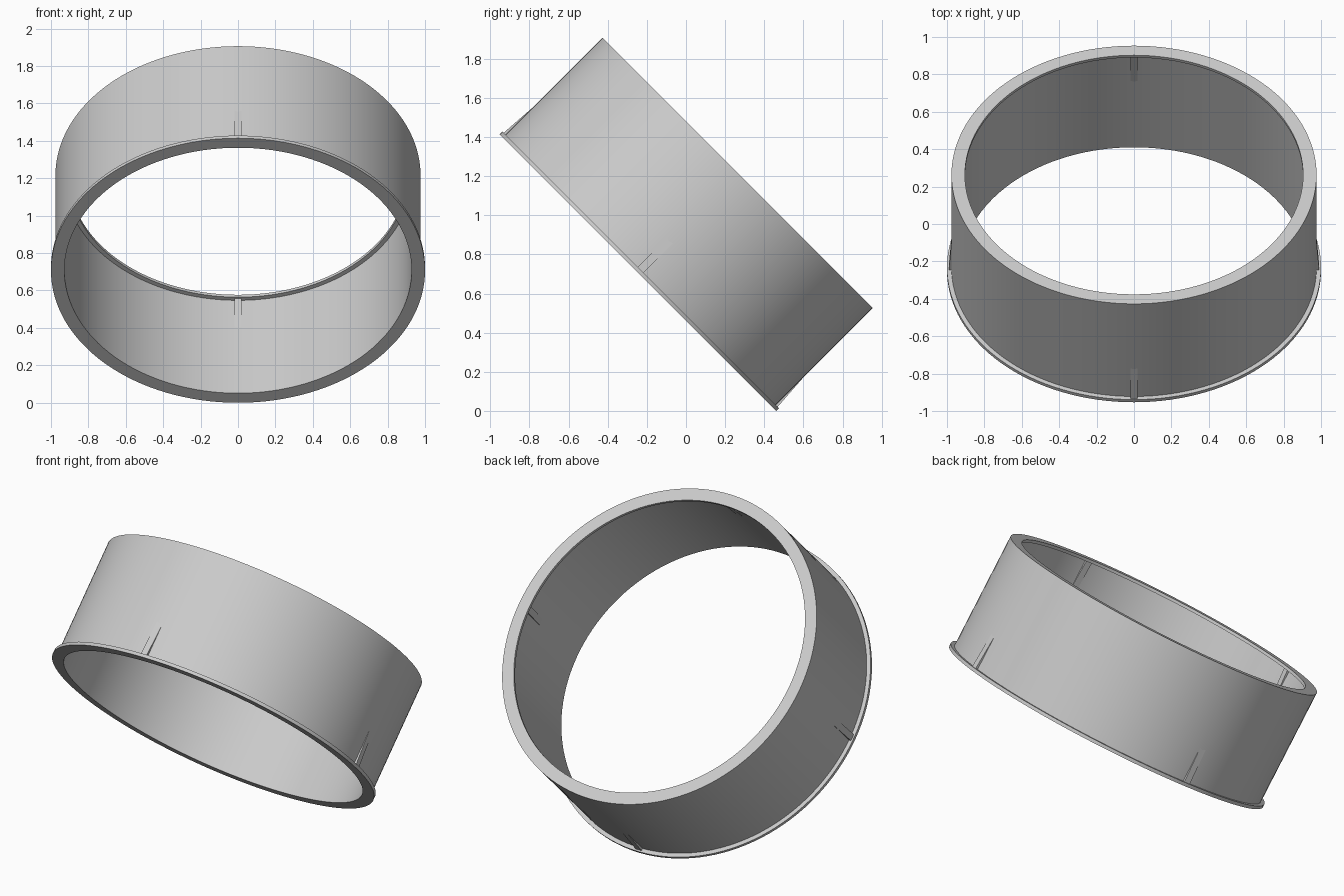
import bpy, bmesh, math
from mathutils import Matrix, Vector

if "Cube" in bpy.data.objects:
    bpy.data.objects.remove(bpy.data.objects["Cube"])

SEGS = 128
LENGTH = 0.72
WALL_OUT, WALL_IN = 0.976, 0.928

grey = bpy.data.materials.new("light_grey")
grey.diffuse_color = (0.6, 0.6, 0.6, 1)
grey.use_nodes = True
grey.node_tree.nodes["Principled BSDF"].inputs["Base Color"].default_value = grey.diffuse_color

# Everything is built upright, then tilted back by 45 degrees
tilt = Matrix.Translation((0, -0.246, 0.707)) @ Matrix.Rotation(math.radians(-45), 4, 'X')


def finish(name, bm, smooth):
    bmesh.ops.recalc_face_normals(bm, faces=bm.faces)
    bm.transform(tilt)
    mesh = bpy.data.meshes.new(name)
    bm.to_mesh(mesh)
    bm.free()
    mesh.materials.append(grey)
    obj = bpy.data.objects.new(name, mesh)
    bpy.context.collection.objects.link(obj)
    if smooth:
        bpy.ops.object.select_all(action='DESELECT')
        bpy.context.view_layer.objects.active = obj
        obj.select_set(True)
        bpy.ops.object.shade_smooth_by_angle(angle=math.radians(30))
    return obj


def lathe(name, profile):
    """Revolve a closed (radius, height) profile around z."""
    bm = bmesh.new()
    rings = []
    for i in range(SEGS):
        a = 2 * math.pi * i / SEGS
        rings.append([bm.verts.new((r * math.cos(a), r * math.sin(a), z)) for r, z in profile])
    n = len(profile)
    for i in range(SEGS):
        p, q = rings[i], rings[(i + 1) % SEGS]
        for j in range(n):
            k = (j + 1) % n
            bm.faces.new((p[j], q[j], q[k], p[k]))
    return finish(name, bm, True)


def wedge(name, profile, angle, half_width=0.02):
    """Extrude a triangular (radius, height) profile sideways as a rib."""
    bm = bmesh.new()
    rot = Matrix.Rotation(angle, 3, 'Z')
    left, right = [[bm.verts.new(rot @ Vector((r, s, z))) for r, z in profile]
                   for s in (-half_width, half_width)]
    bm.faces.new(left)
    bm.faces.new(right[::-1])
    n = len(profile)
    for j in range(n):
        k = (j + 1) % n
        bm.faces.new((left[j], left[k], right[k], right[j]))
    return finish(name, bm, False)


# Sleeve with an outer flange at the bottom and an inner lip at the top
lathe("ring_sleeve", [
    (WALL_IN, 0), (1.0, 0), (1.0, 0.02), (WALL_OUT, 0.02),
    (WALL_OUT, LENGTH), (0.904, LENGTH), (0.904, LENGTH - 0.018),
    (WALL_IN, LENGTH - 0.018)])

# Four tapered snap ribs above the flange and four below the lip
for i, side in enumerate(("right", "back", "left", "front")):
    a = i * math.pi / 2
    wedge("outer_rib_" + side, [
        (WALL_OUT - 0.01, 0.02), (WALL_OUT + 0.014, 0.02),
        (WALL_OUT - 0.001, 0.24), (WALL_OUT - 0.01, 0.24)], a)
    top = LENGTH - 0.018
    wedge("inner_rib_" + side, [
        (WALL_IN + 0.01, top), (WALL_IN - 0.014, top),
        (WALL_IN + 0.001, top - 0.22), (WALL_IN + 0.01, top - 0.22)], a)
